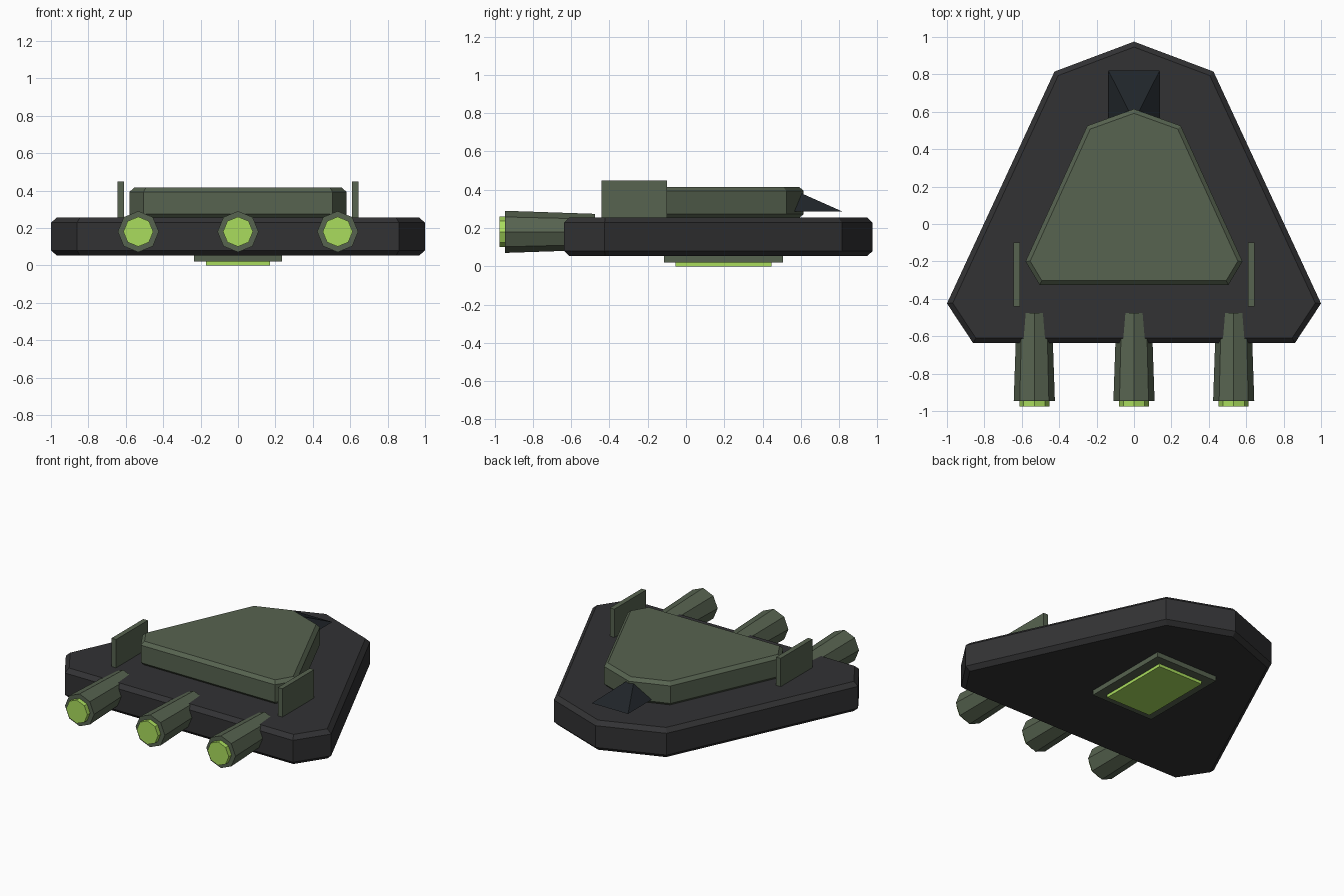
import bpy, bmesh
from math import radians, pi
from mathutils import Matrix

if "Cube" in bpy.data.objects:
    bpy.data.objects.remove(bpy.data.objects["Cube"])


def material(name, rgb):
    m = bpy.data.materials.new(name)
    m.diffuse_color = (*rgb, 1)
    m.use_nodes = True
    m.node_tree.nodes["Principled BSDF"].inputs["Base Color"].default_value = m.diffuse_color
    return m


DARK = material("dark_metal", (0.032, 0.032, 0.034))
GREEN = material("olive_metal", (0.095, 0.125, 0.08))
GLASS = material("dark_glass", (0.014, 0.018, 0.022))
GLOW = material("lime_glow", (0.4, 0.72, 0.11))


def finish(name, bm, mat):
    bmesh.ops.recalc_face_normals(bm, faces=bm.faces)
    me = bpy.data.meshes.new(name)
    bm.to_mesh(me)
    bm.free()
    me.materials.append(mat)
    ob = bpy.data.objects.new(name, me)
    bpy.context.collection.objects.link(ob)
    return ob


def slab(name, half, z0, z1, bevel, mat):
    """Extrude a mirrored half outline, chamfering the top and bottom rims."""
    outline = half + [(-x, y) for x, y in reversed(half) if x > 0]
    bm = bmesh.new()
    face = bm.faces.new([bm.verts.new((x, y, z0)) for x, y in outline])
    ext = bmesh.ops.extrude_face_region(bm, geom=[face])
    for v in ext["geom"]:
        if isinstance(v, bmesh.types.BMVert):
            v.co.z = z1
    rims = [e for e in bm.edges if abs(e.verts[0].co.z - e.verts[1].co.z) < 1e-5]
    bmesh.ops.bevel(bm, geom=rims, offset=bevel, segments=1, profile=0.5, affect='EDGES')
    return finish(name, bm, mat)


def box(name, lo, hi, mat):
    bm = bmesh.new()
    size = [b - a for a, b in zip(lo, hi)]
    mid = [(a + b) / 2 for a, b in zip(lo, hi)]
    bmesh.ops.create_cube(bm, size=1, matrix=Matrix.Translation(mid) @ Matrix.Diagonal((*size, 1)))
    return finish(name, bm, mat)


def tube(name, x, z, y_front, y_back, r_front, r_back, mat):
    """Octagonal tapered cylinder along y, one corner pointing up."""
    bm = bmesh.new()
    # after the rotation local +z points to -y (the front)
    m = Matrix.Translation((x, (y_front + y_back) / 2, z)) @ Matrix.Rotation(radians(90), 4, 'X')
    bmesh.ops.create_cone(bm, cap_ends=True, segments=8, radius1=r_back, radius2=r_front,
                          depth=y_back - y_front, matrix=m)
    return finish(name, bm, mat)


# Hull and raised upper deck
slab("hull", [(0, 0.975), (0.425, 0.815), (1.0, -0.425), (0.86, -0.637)], 0.053, 0.255, 0.027, DARK)
slab("upper_deck", [(0, 0.615), (0.25, 0.525), (0.58, -0.2), (0.505, -0.325)], 0.252, 0.415, 0.022, GREEN)

# Pyramid canopy, half sunk into the deck
bm = bmesh.new()
m = (Matrix.Translation((0, 0.55, 0.345)) @ Matrix.Diagonal((0.137, 0.27, 1, 1))
     @ Matrix.Rotation(pi / 4, 4, 'Z'))
bmesh.ops.create_cone(bm, cap_ends=True, segments=4, radius1=2 ** 0.5, radius2=0, depth=0.12, matrix=m)
finish("canopy", bm, GLASS)

# Engines with glowing nozzles
for i, x in enumerate((-0.533, 0, 0.533)):
    tube(f"engine_{i}", x, 0.18, -0.945, -0.475, 0.11, 0.094, GREEN)
    tube(f"nozzle_glow_{i}", x, 0.18, -0.975, -0.94, 0.08, 0.08, GLOW)

# Side fins
for side, s in (("left", -1), ("right", 1)):
    a, b = sorted((s * 0.61, s * 0.644))
    box(f"fin_{side}", (a, -0.442, 0.25), (b, -0.1, 0.448), GREEN)

# Belly frame and glowing hatch
box("belly_frame", (-0.235, -0.115, 0.02), (0.235, 0.507, 0.06), GREEN)
box("belly_hatch", (-0.17, -0.055, 0.0), (0.17, 0.447, 0.03), GLOW)
